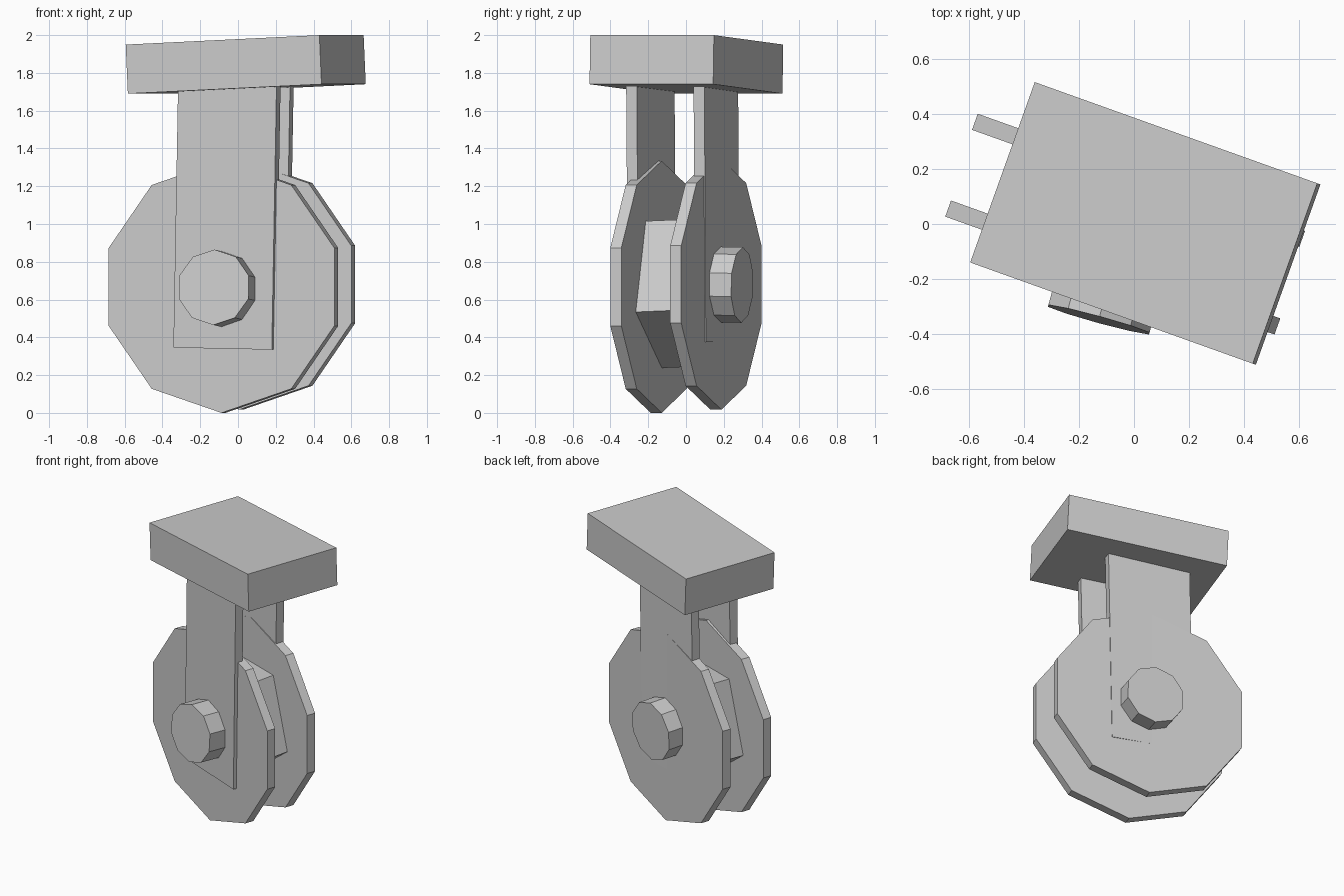
import bpy, bmesh
from math import radians
from mathutils import Matrix, Vector

cube = bpy.data.objects.get("Cube")
if cube:
    bpy.data.objects.remove(cube, do_unlink=True)

grey = bpy.data.materials.new("plain grey")
grey.use_nodes = True
colour = (0.6, 0.6, 0.6, 1)
grey.diffuse_color = colour
grey.node_tree.nodes["Principled BSDF"].inputs["Base Color"].default_value = colour

YAW = -19.7  # heading of the whole caster


def finish(name, bm, matrix):
    mesh = bpy.data.meshes.new(name)
    bm.to_mesh(mesh)
    bm.free()
    mesh.materials.append(grey)
    ob = bpy.data.objects.new(name, mesh)
    ob.matrix_world = matrix
    bpy.context.collection.objects.link(ob)


def prism(name, start, end, radius, sides):
    """Flat-sided cylinder between two points, one corner pointing down."""
    a, b = Vector(start), Vector(end)
    axis = (b - a).normalized()
    down = Vector((0, 0, -1))
    down = (down - axis * down.dot(axis)).normalized()
    side = axis.cross(down)
    matrix = Matrix((down, side, axis)).transposed().to_4x4()
    matrix.translation = (a + b) / 2
    bm = bmesh.new()
    # first ring corner is placed on +x by a per-vertex layout
    rings = []
    for z in (-0.5, 0.5):
        ring = []
        for i in range(sides):
            p = Matrix.Rotation(radians(360 * i / sides), 3, 'Z') @ Vector((radius, 0, 0))
            p.z = z * (b - a).length
            ring.append(bm.verts.new(p))
        rings.append(ring)
    low, high = rings
    bm.faces.new(low[::-1])
    bm.faces.new(high)
    for i in range(sides):
        j = (i + 1) % sides
        bm.faces.new((low[i], low[j], high[j], high[i]))
    finish(name, bm, matrix)


def box(name, centre, size, tilt, yaw=YAW):
    bm = bmesh.new()
    bmesh.ops.create_cube(bm, size=1)
    bmesh.ops.scale(bm, vec=size, verts=bm.verts)
    matrix = (Matrix.Translation(centre) @ Matrix.Rotation(radians(yaw), 4, 'Z')
              @ Matrix.Rotation(radians(tilt), 4, 'Y'))
    finish(name, bm, matrix)


out = Matrix.Rotation(radians(YAW), 3, 'Z') @ Vector((0, 1, 0))

# Mounting plate
box("mounting_plate", (0.041, 0.002, 1.845), (1.09, 0.695, 0.26), -2.63)

# Fork straps
box("front_strap", (-0.058, -0.184, 1.06), (0.558, 0.06, 1.44), 1.1, YAW - 1.3)
box("back_strap", (0.009, 0.162, 1.09), (0.558, 0.06, 1.42), 1.1, YAW + 1)

# Wheel discs
for name, x, y, z, r in (("front_wheel_disc", -0.0875, -0.187, 0.667, 0.667),
                         ("back_wheel_disc", 0.006, 0.129, 0.68, 0.663)):
    face = Vector((x, y, z))
    prism(name, face, face + out * 0.062, r, 10)

# Five-sided hub between the discs
prism("hub", (-0.077, -0.155, 0.667), (0.016, 0.16, 0.68), 0.43, 5)

# Axle ends
prism("front_axle_cap", (-0.085, -0.19, 0.655), (-0.128, -0.347, 0.665), 0.2, 10)
prism("back_axle_cap", (0.028, 0.17, 0.68), (0.068, 0.297, 0.677), 0.2, 10)
